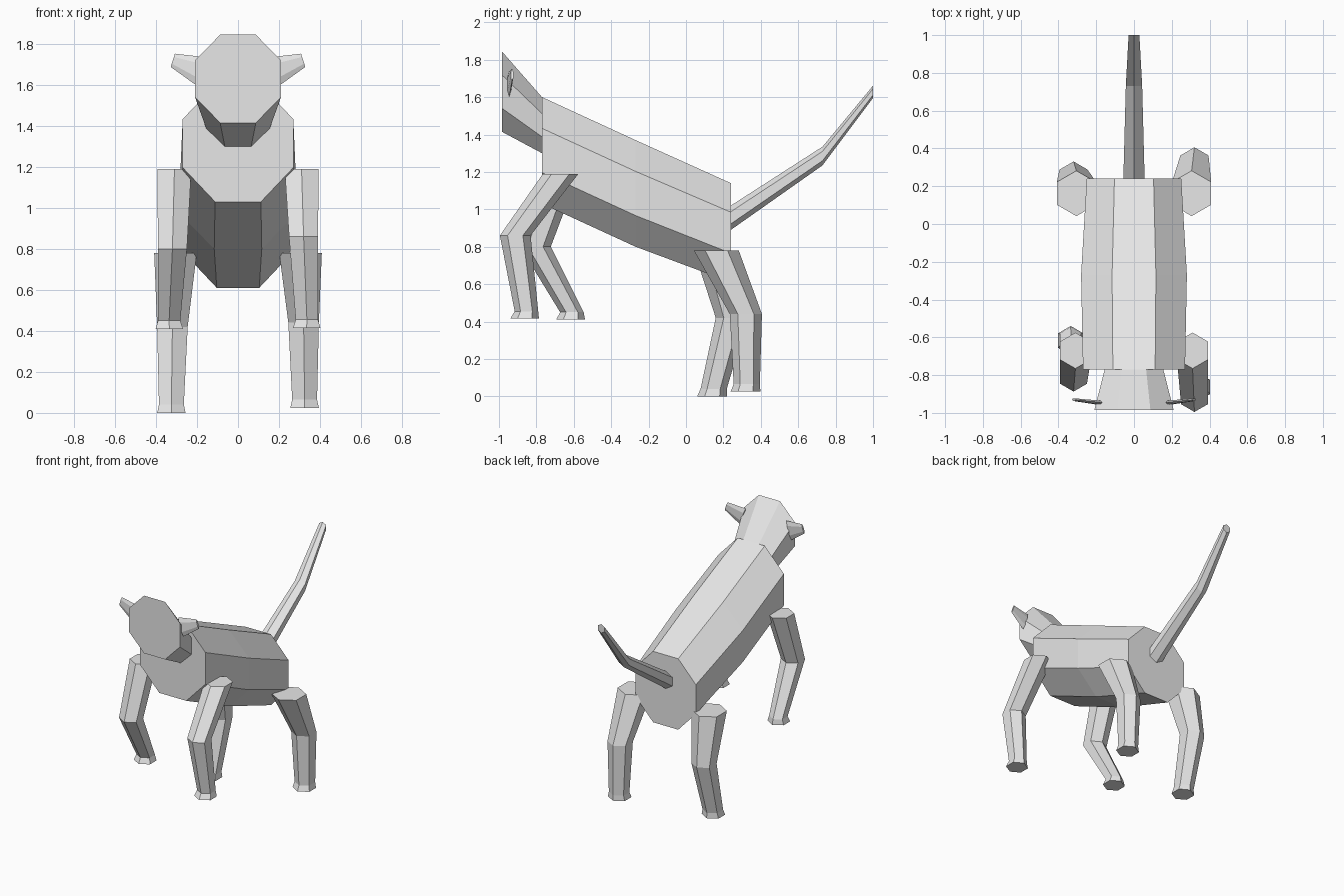
import bpy, bmesh, math
from mathutils import Vector

old = bpy.data.objects.get("Cube")
if old:
    bpy.data.objects.remove(old, do_unlink=True)

grey = bpy.data.materials.new("light_grey")
grey.use_nodes = True
GREY = (0.8, 0.8, 0.8, 1)
grey.diffuse_color = GREY
grey.node_tree.nodes["Principled BSDF"].inputs["Base Color"].default_value = GREY

X, Y, Z = Vector((1, 0, 0)), Vector((0, 1, 0)), Vector((0, 0, 1))


def ring(center, u, v, n, turn=0.0):
    """Points of an n-sided ring spanned by the half axes u and v."""
    angles = [turn + 2 * math.pi * k / n for k in range(n)]
    return [Vector(center) + u * math.cos(a) + v * math.sin(a) for a in angles]


def loft(name, rings):
    """Capped, flat-shaded tube through a list of rings."""
    bm = bmesh.new()
    loops = [[bm.verts.new(p) for p in r] for r in rings]
    n = len(loops[0])
    for a, b in zip(loops, loops[1:]):
        for k in range(n):
            bm.faces.new((a[k], a[(k + 1) % n], b[(k + 1) % n], b[k]))
    bm.faces.new(loops[0])
    bm.faces.new(loops[-1])
    bmesh.ops.recalc_face_normals(bm, faces=bm.faces)
    mesh = bpy.data.meshes.new(name)
    bm.to_mesh(mesh)
    bm.free()
    mesh.materials.append(grey)
    obj = bpy.data.objects.new(name, mesh)
    bpy.context.collection.objects.link(obj)


def octagon(y, z, half_x, half_z):
    """Flat-topped octagon in an upright plane, sized by its half extents."""
    c = math.cos(math.pi / 8)
    return ring((0, y, z), X * half_x / c, Z * half_z / c, 8, math.pi / 8)


# Body and head: octagonal tubes
loft("body", [octagon(-0.77, 1.315, 0.27, 0.285),
              octagon(-0.27, 1.085, 0.28, 0.285),
              octagon(0.24, 0.875, 0.25, 0.265)])
loft("head", [octagon(-0.985, 1.63, 0.21, 0.215),
              octagon(-0.77, 1.45, 0.155, 0.15)])

# Tail: upright hexagons, ridge on top (y, z, radius)
tail = [(0.24, 0.955, 0.065), (0.73, 1.285, 0.05), (1.0, 1.628, 0.033)]
loft("tail", [ring((0, y, z), Z * r, X * r, 6) for y, z, r in tail])

# Ears: thin flattened hexagonal tubes
for side, name in ((1, "left_ear"), (-1, "right_ear")):
    up = Vector((-0.3 * side, 0, 0.95))
    loft(name, [ring((0.19 * side, -0.945, 1.67), up * 0.07, Y * 0.012, 6),
                ring((0.318 * side, -0.93, 1.72), up * 0.034, Y * 0.008, 6)])

# Legs: level hexagons at hip, joint, ankle and sole (x, y, z, radius)
legs = {
    "left_front_leg": (1, [(0.31, -0.67, 1.19, 0.095), (0.32, -0.913, 0.86, 0.082),
                           (0.336, -0.853, 0.455, 0.063), (0.335, -0.863, 0.415, 0.077)]),
    "right_front_leg": (-1, [(0.31, -0.67, 1.19, 0.095), (0.32, -0.805, 0.80, 0.082),
                             (0.336, -0.61, 0.45, 0.063), (0.335, -0.617, 0.41, 0.077)]),
    "left_rear_leg": (1, [(0.305, 0.162, 0.78, 0.12), (0.32, 0.32, 0.44, 0.086),
                          (0.325, 0.325, 0.065, 0.07), (0.325, 0.318, 0.025, 0.08)]),
    "right_rear_leg": (-1, [(0.305, 0.162, 0.78, 0.12), (0.32, 0.245, 0.42, 0.086),
                            (0.325, 0.148, 0.04, 0.07), (0.325, 0.14, 0.0, 0.08)]),
}
for name, (side, joints) in legs.items():
    loft(name, [ring((side * x, y, z), Y * r, X * r, 6) for x, y, z, r in joints])
